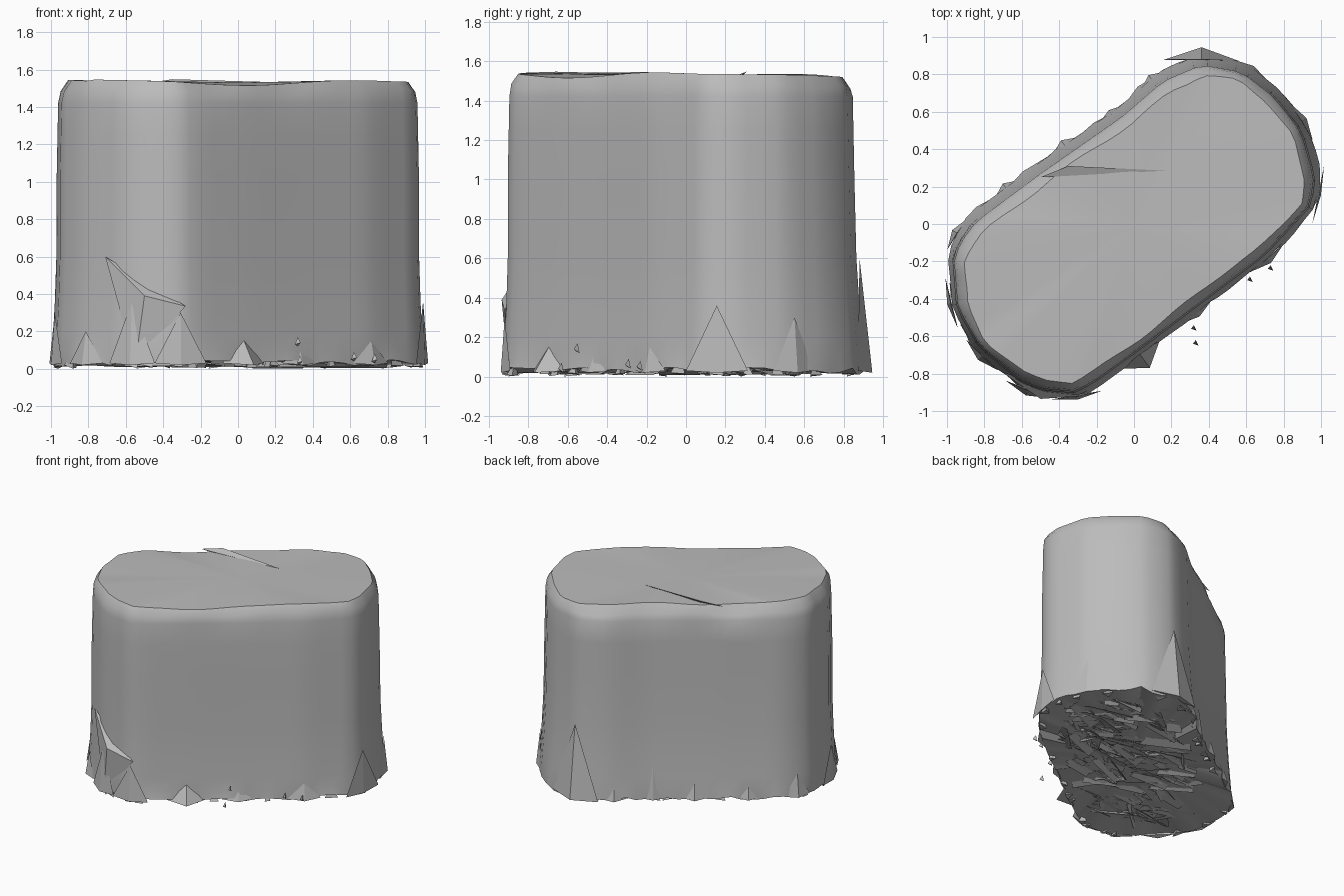
import bpy, bmesh, math, random
from mathutils import Vector

random.seed(4)
default = bpy.data.objects.get("Cube")
if default:
    bpy.data.objects.remove(default, do_unlink=True)

stone = bpy.data.materials.new("grey stone")
stone.use_nodes = True
GREY = (0.5, 0.5, 0.5, 1)
stone.diffuse_color = GREY
shader = stone.node_tree.nodes["Principled BSDF"]
shader.inputs["Base Color"].default_value = GREY
shader.inputs["Roughness"].default_value = 0.9


def finish(name, bm, smooth=None):
    mesh = bpy.data.meshes.new(name)
    bm.to_mesh(mesh)
    bm.free()
    obj = bpy.data.objects.new(name, mesh)
    bpy.context.collection.objects.link(obj)
    mesh.materials.append(stone)
    if smooth:
        bpy.ops.object.select_all(action='DESELECT')
        obj.select_set(True)
        bpy.context.view_layer.objects.active = obj
        bpy.ops.object.shade_smooth_by_angle(angle=math.radians(smooth))


# Plan outline of the block, counter-clockwise
OUTLINE = [Vector(p) for p in [
    (-.97, -.2), (-.95, -.45), (-.83, -.66), (-.6, -.85), (-.48, -.89),
    (-.31, -.905), (-.2, -.84), (.05, -.66), (.34, -.44), (.7, -.17),
    (.95, .1), (.97, .25), (.9, .5), (.75, .69), (.58, .82), (.36, .86),
    (.15, .77), (-.07, .58), (-.5, .28), (-.85, .02), (-.94, -.1)]]


def resample(points, count):
    """Even points along a closed outline, each with its outward normal."""
    pairs = list(zip(points, points[1:] + points[:1]))
    total = sum((b - a).length for a, b in pairs)
    result, walked, i = [], 0, 0
    for k in range(count):
        target = total * k / count
        while walked + (pairs[i][1] - pairs[i][0]).length < target:
            walked += (pairs[i][1] - pairs[i][0]).length
            i += 1
        a, b = pairs[i]
        result.append(a + (b - a).normalized() * (target - walked))
    normals = []
    for k in range(count):
        t = result[(k + 1) % count] - result[k - 1]
        normals.append(Vector((t.y, -t.x)).normalized())
    return list(zip(result, normals))


COUNT = 72
RIM = resample(OUTLINE, COUNT)


def top_height(p):
    return 1.525 + .02 * p.x * p.x + .01 * math.sin(4 * p.x + 3 * p.y) * (p.x > -.8)


# Main block: stacked rings from jagged foot to chamfered top
bm = bmesh.new()
rings = []
for z in (.03, .1, .2, .35, .6, 1, 1.25, 1.42):
    ring = []
    for p, n in RIM:
        jag = random.uniform(-1, 1) if z < .05 else 0
        end = max(0, n.y) * max(0, 1 - z / .9)
        q = p + n * (.026 * max(0, 1 - z / .5) + .03 * end
                     + .012 * jag - .008 * max(0, z - 1) / .4)
        ring.append(bm.verts.new((q.x, q.y, z + .02 * jag)))
    rings.append(ring)

# Shoulder and rim; the chamfer is wider on the back-left side
for inset, drop in ((.018, .05), (.052, 0)):
    ring = []
    for k, (p, n) in enumerate(RIM):
        wide = 1 + .3 * max(0, n.dot(Vector((-.6, .8))))
        chip = 1 + .2 * math.sin(k * .7) * math.sin(k * .23)
        q = p - n * inset * wide * chip
        ring.append(bm.verts.new((q.x, q.y, top_height(p) - drop * wide * chip)))
    rings.append(ring)
for low, high in zip(rings, rings[1:]):
    for k in range(COUNT):
        m = (k + 1) % COUNT
        bm.faces.new((low[k], low[m], high[m], high[k]))

# Caps: gently uneven top, slightly hollow underside
for ring, z, step in ((rings[-1], 1.53, 1), (rings[0], .045, -1)):
    centre = bm.verts.new((0, 0, z))
    for k in range(COUNT):
        m = (k + 1) % COUNT
        a, b = (k, m) if step > 0 else (m, k)
        bm.faces.new((ring[a], ring[b], centre))
finish("stone_block", bm, 32)


def wedge(name, *points):
    """Sharp four-cornered fragment."""
    bm = bmesh.new()
    a, b, c, d = [bm.verts.new(p) for p in points]
    for face in ((a, b, c), (b, a, d), (c, b, d), (a, c, d)):
        bm.faces.new(face)
    bmesh.ops.recalc_face_normals(bm, faces=bm.faces)
    finish(name, bm)


# Faceted buttresses at the foot: x, y, reach, height, half width
BUTTRESSES = [
    (.36, .86, .085, .6, .2), (.12, .74, .07, .2, .12), (-.1, .56, .06, .34, .14),
    (-.35, .39, .07, .2, .12), (-.66, .16, .07, .2, .12), (-.93, -.06, .05, .2, .1),
    (-.96, -.42, .04, .3, .14), (-.8, -.69, .05, .2, .12), (-.56, -.87, .05, .36, .13),
    (-.31, -.9, .04, .3, .14), (.02, -.68, .11, .15, .14), (.32, -.455, .05, .1, .12),
    (.7, -.17, .05, .15, .12), (.97, .16, .03, .36, .16), (.88, .54, .05, .3, .12)]
for i, (x, y, reach, height, half) in enumerate(BUTTRESSES):
    p = Vector((x, y))
    n = min(RIM, key=lambda r: (r[0] - p).length)[1]
    t = Vector((-n.y, n.x))
    left, right, tip = p - t * half + n * .015, p + t * half + n * .015, p + n * reach
    wedge(f"buttress_{i + 1}", (*left, .03), (*right, .03), (*tip, .02),
          (*(p + n * .02), height))


def inside(p):
    return all((b - a).cross(p - a) > .01
               for a, b in zip(OUTLINE, OUTLINE[1:] + OUTLINE[:1]))


# Splintered underside: long overlapping slabs, mostly in one direction
bm = bmesh.new()
made = 0
while made < 210:
    p = Vector((random.uniform(-1, 1), random.uniform(-1, 1)))
    angle = random.gauss(-.25, .45)
    along = Vector((math.cos(angle), math.sin(angle)))
    across = Vector((-along.y, along.x))
    half, width = random.uniform(.05, .22), random.uniform(.015, .055)
    spots = [p + along * half * u + across * width * v
             for u, v in ((-1, -1), (1, -.6), (.8, 1), (-.9, .7))]
    if not all(inside(q) for q in spots):
        continue
    made += 1
    tilt, level = random.uniform(-.02, .02), random.uniform(.022, .045)
    heights = (level - tilt, level - tilt, level + tilt, level + tilt)
    corners = [bm.verts.new((q.x, q.y, h)) for q, h in zip(spots, heights)]
    bm.faces.new(corners[::-1])
finish("splintered_underside", bm)

# Small spikes round the foot
bm = bmesh.new()
for p, n in RIM:
    if random.random() < .4:
        t = Vector((-n.y, n.x))
        foot = p + n * .025
        size = random.uniform(.02, .05)
        points = [foot - t * size, foot + t * size, foot - n * .05]
        base = [bm.verts.new((q.x, q.y, random.uniform(0, .02))) for q in points]
        tip = bm.verts.new((p.x, p.y, random.uniform(.05, .12)))
        for a, b in ((0, 1), (1, 2), (2, 0)):
            bm.faces.new((base[a], base[b], tip))
        bm.faces.new(base[::-1])
finish("foot_spikes", bm)

# Broken ledge at the front corner, and a thin raised sliver on top
wedge("front_ledge", (-.71, -.79, .6), (-.5, -.935, .39), (-.28, -.92, .335), (-.55, -.9, .02))
wedge("top_sliver", (-.5, .25, 1.525), (.17, .285, 1.533), (-.35, .31, 1.548), (-.3, .27, 1.51))

# Loose chips beside the front face
for i, (x, y, z) in enumerate([(.62, -.3, .05), (.32, -.56, .13), (.33, -.64, .03), (.73, -.24, .04)]):
    wedge(f"loose_chip_{i + 1}", (x - .015, y, z), (x + .015, y - .01, z + .01),
          (x, y + .01, z + .04), (x, y + .02, z - .01))
